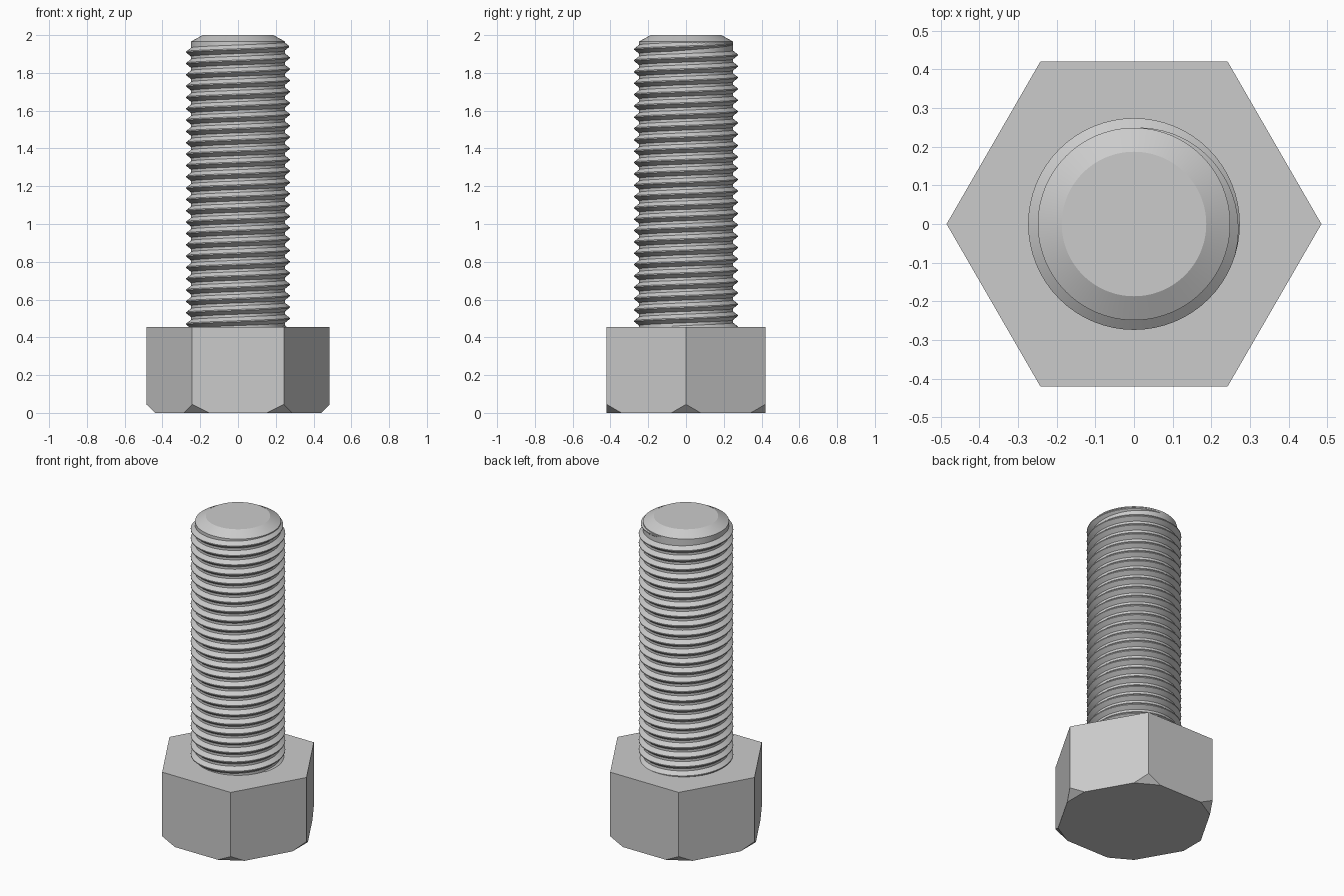
import bpy
import bmesh
from math import cos, sin, pi, radians
from mathutils import Vector

HEAD_R, HEAD_H, CHAMFER = 0.485, 0.455, 0.045
CORE_R, CREST_R, PITCH = 0.249, 0.274, 0.06
THREAD_END = 1.955
TURNS, STEPS = 25.3, 64

cube = bpy.data.objects.get("Cube")
if cube:
    bpy.data.objects.remove(cube, do_unlink=True)

steel = bpy.data.materials.new("steel_grey")
steel.use_nodes = True
colour = (0.6, 0.6, 0.6, 1)
steel.diffuse_color = colour
steel.node_tree.nodes["Principled BSDF"].inputs["Base Color"].default_value = colour


def finish(name, bm, smooth_angle=None):
    bmesh.ops.recalc_face_normals(bm, faces=bm.faces)
    mesh = bpy.data.meshes.new(name)
    bm.to_mesh(mesh)
    bm.free()
    mesh.materials.append(steel)
    obj = bpy.data.objects.new(name, mesh)
    bpy.context.collection.objects.link(obj)
    if smooth_angle:
        bpy.ops.object.select_all(action="DESELECT")
        obj.select_set(True)
        bpy.context.view_layer.objects.active = obj
        bpy.ops.object.shade_smooth_by_angle(angle=radians(smooth_angle))
    return obj


def ring(bm, radius, z, sides):
    return [bm.verts.new((radius * cos(2 * pi * i / sides),
                          radius * sin(2 * pi * i / sides), z))
            for i in range(sides)]


def lathe(bm, profile, sides):
    rings = [ring(bm, r, z, sides) for r, z in profile]
    for low, high in zip(rings, rings[1:]):
        for i in range(sides):
            j = (i + 1) % sides
            bm.faces.new((low[i], low[j], high[j], high[i]))
    bm.faces.new(rings[0][::-1])
    bm.faces.new(rings[-1])


# Hexagonal head, with its six lower corners cut off by sloping planes
bm = bmesh.new()
lathe(bm, [(HEAD_R, 0), (HEAD_R, HEAD_H)], 6)
for k in range(6):
    out = Vector((cos(k * pi / 3), sin(k * pi / 3), 0))
    cut = bmesh.ops.bisect_plane(
        bm, geom=bm.verts[:] + bm.edges[:] + bm.faces[:],
        plane_co=out * (HEAD_R - CHAMFER), plane_no=out - Vector((0, 0, 1)),
        clear_outer=True)
    edges = [e for e in cut["geom_cut"] if isinstance(e, bmesh.types.BMEdge)]
    bmesh.ops.holes_fill(bm, edges=edges)
finish("hex_head", bm)

# Plain core with a chamfered tip
bm = bmesh.new()
lathe(bm, [(CORE_R, HEAD_H - 0.05), (CORE_R, 1.966), (0.187, 2)], 96)
finish("shank_core", bm, 28)

# Right-handed thread: a V ridge swept along a helix, fading out at the top
bm = bmesh.new()
previous = None
count = int(TURNS * STEPS)
for i in range(count + 1):
    back = (count - i) / STEPS              # turns left before the end
    angle = pi / 2 - 2 * pi * back
    z = THREAD_END - PITCH * back
    fade = min(1, back / 0.3)
    crest = CORE_R + (CREST_R - CORE_R) * fade
    section = [(CORE_R - 0.004, -0.026), (crest, -0.003),
               (crest, 0.003), (CORE_R - 0.004, 0.026)]
    current = [bm.verts.new((r * cos(angle), r * sin(angle), z + dz * (0.3 + 0.7 * fade)
                             if abs(dz) > 0.01 else z + dz))
               for r, dz in section]
    if previous:
        for k in range(4):
            n = (k + 1) % 4
            bm.faces.new((previous[k], previous[n], current[n], current[k]))
    else:
        bm.faces.new(current)
    previous = current
bm.faces.new(previous)
finish("screw_thread", bm, 30)
